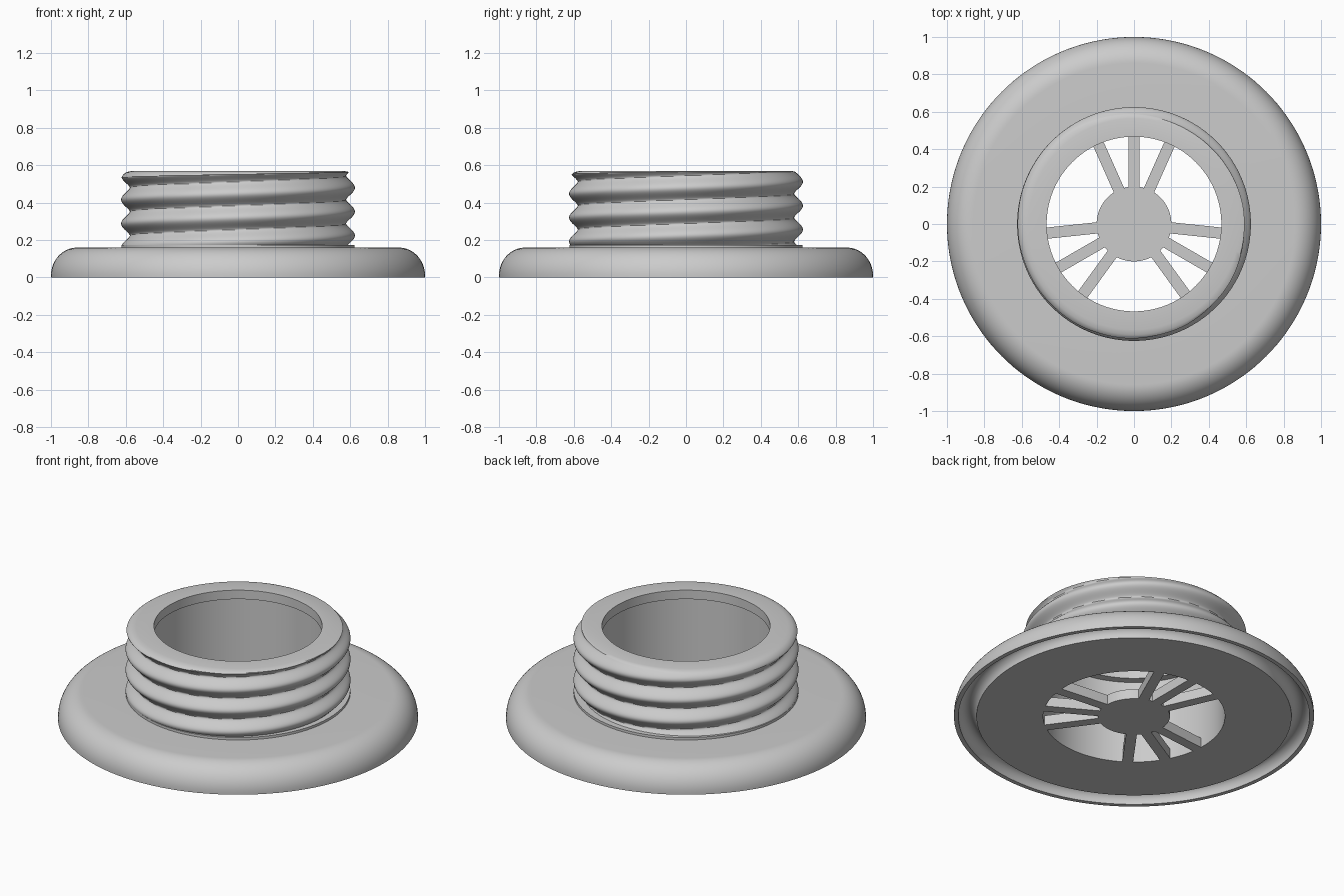
import bpy, bmesh
from math import sin, cos, pi, tau, radians, sqrt

cube = bpy.data.objects.get("Cube")
if cube:
    bpy.data.objects.remove(cube)

GREY = (0.6, 0.6, 0.6, 1)
mat = bpy.data.materials.new("plain_grey")
mat.use_nodes = True
mat.diffuse_color = GREY
mat.node_tree.nodes["Principled BSDF"].inputs["Base Color"].default_value = GREY

SEGMENTS = 144
BORE = 0.505          # inner radius of the hole and neck
FLANGE_TOP = 0.16
TOP = 0.57
PITCH = 0.128


def finish(bm, name):
    bmesh.ops.recalc_face_normals(bm, faces=bm.faces)
    mesh = bpy.data.meshes.new(name)
    bm.to_mesh(mesh)
    bm.free()
    mesh.materials.append(mat)
    obj = bpy.data.objects.new(name, mesh)
    bpy.context.collection.objects.link(obj)
    bpy.ops.object.select_all(action='DESELECT')
    obj.select_set(True)
    bpy.context.view_layer.objects.active = obj
    bpy.ops.object.shade_smooth_by_angle(angle=radians(35))
    return obj


def lathe(name, section):
    """Sweep a closed (radius, height) section, which may vary with angle, around z."""
    bm = bmesh.new()
    rings = []
    for i in range(SEGMENTS):
        a = tau * i / SEGMENTS
        rings.append([bm.verts.new((r * cos(a), r * sin(a), z)) for r, z in section(a)])
    for i, ring in enumerate(rings):
        following = rings[(i + 1) % SEGMENTS]
        for j in range(len(ring)):
            k = (j + 1) % len(ring)
            bm.faces.new((ring[j], following[j], following[k], ring[k]))
    return finish(bm, name)


# Flange: rounded outer edge, round groove underneath, central hole
def flange_section(a):
    edge = [(0.86 + 0.14 * cos(t * pi / 32), 0.01 + 0.15 * sin(t * pi / 32)) for t in range(17)]
    groove = [(0.925 - 0.05 * cos(t * pi / 16), 0.06 * sin(t * pi / 16)) for t in range(17)]
    return [(BORE, FLANGE_TOP), (BORE, 0)] + groove + [(1, 0)] + edge


# Neck: collar, helical thread trimmed by a rounded top edge, inner lip
def thread_radius(a, z):
    phase = tau * (z - 0.48) / PITCH - a
    r = 0.578 + 0.047 * (0.5 + 0.5 * cos(phase)) ** 0.75
    cap = 0.565 + 0.06 * sqrt(max(0, 1 - (1 - min(1, (TOP - z) / 0.05)) ** 2))
    return min(r, cap)


def neck_section(a):
    rows = 80
    base = FLANGE_TOP + 0.015
    heights = [base + (TOP - base) * i / rows for i in range(rows + 1)]
    return ([(BORE, FLANGE_TOP), (0.624, FLANGE_TOP), (0.624, base)]
            + [(thread_radius(a, z), z) for z in heights]
            + [(0.467, TOP), (0.467, TOP - 0.055), (BORE, TOP - 0.06)])


lathe("flange", flange_section)
lathe("threaded_neck", neck_section)

# Hub disc in the middle of the hole
THICK = 0.06
bm = bmesh.new()
bmesh.ops.create_cone(bm, cap_ends=True, segments=64, radius1=0.2, radius2=0.2, depth=THICK)
bmesh.ops.translate(bm, verts=bm.verts, vec=(0, 0, THICK / 2))
finish(bm, "hub")

# Three groups of three spokes
INNER, OUTER, WIDTH = 0.18, 0.508, 0.06
for group in (90, 210, 330):
    for offset in (-24, 0, 24):
        bm = bmesh.new()
        bmesh.ops.create_cube(bm, size=1)
        bmesh.ops.scale(bm, verts=bm.verts, vec=(OUTER - INNER, WIDTH, THICK))
        bmesh.ops.translate(bm, verts=bm.verts, vec=((INNER + OUTER) / 2, 0, THICK / 2))
        spoke = finish(bm, "spoke")
        spoke.rotation_euler.z = radians(group + offset)
